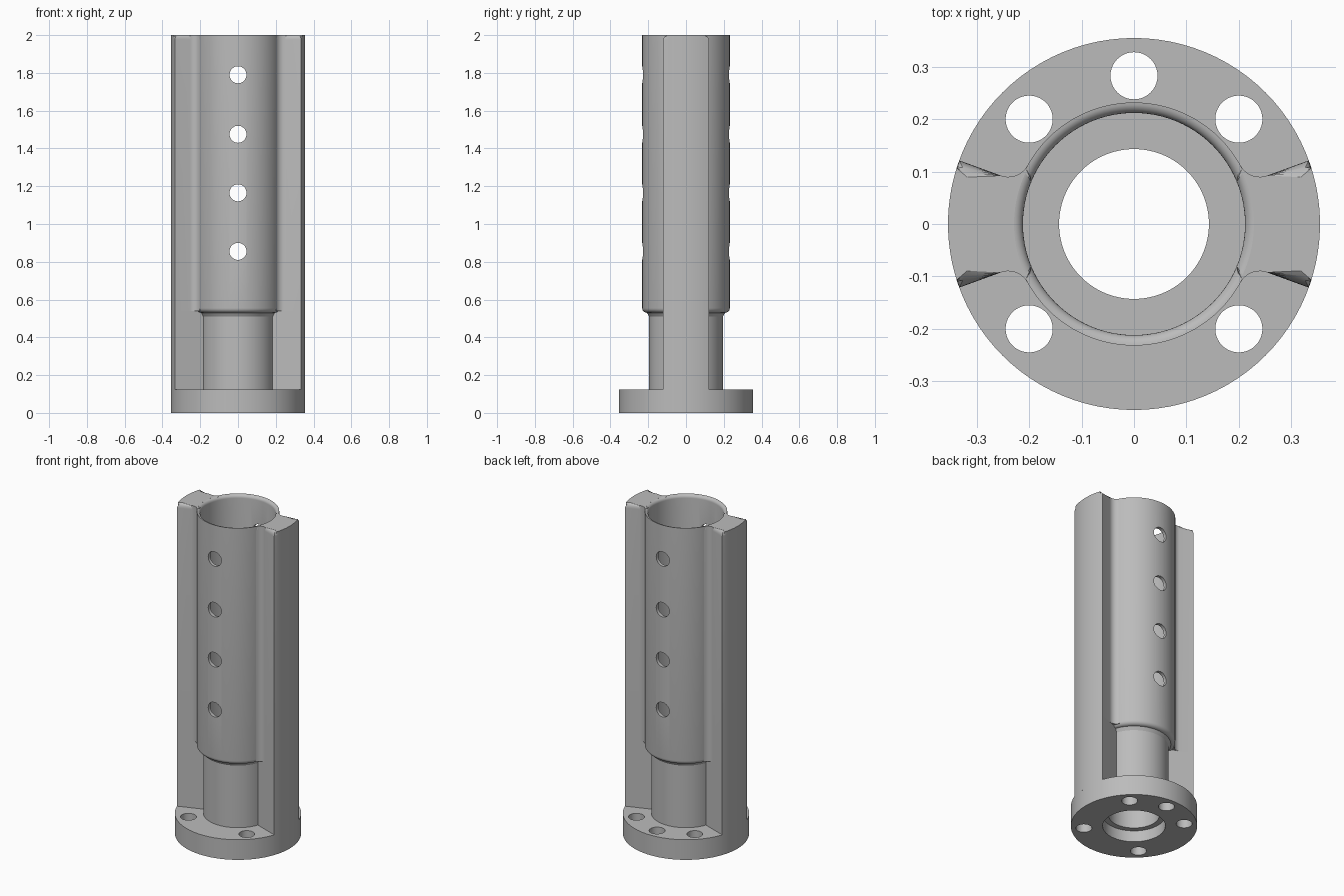
import bpy, bmesh, math
from math import cos, sin, radians
from mathutils import Matrix, Vector

if "Cube" in bpy.data.objects:
    bpy.data.objects.remove(bpy.data.objects["Cube"])

SEG = 96
HEIGHT = 2.0
BASE_R, BASE_H = 0.355, 0.125
TUBE_R, NECK_R, BORE_R, HOLE_R = 0.232, 0.195, 0.212, 0.143
STEP_Z = 0.54
FIN_ANGLE = radians(20)
FILLET = 0.042

grey = bpy.data.materials.new("plain grey")
grey.use_nodes = True
grey.diffuse_color = (0.5, 0.5, 0.5, 1)
grey.node_tree.nodes["Principled BSDF"].inputs["Base Color"].default_value = (0.5, 0.5, 0.5, 1)


def make_object(name, bm):
    bmesh.ops.recalc_face_normals(bm, faces=bm.faces[:])
    mesh = bpy.data.meshes.new(name)
    bm.to_mesh(mesh)
    bm.free()
    mesh.materials.append(grey)
    obj = bpy.data.objects.new(name, mesh)
    bpy.context.collection.objects.link(obj)
    return obj


def activate(obj):
    bpy.ops.object.select_all(action="DESELECT")
    obj.select_set(True)
    bpy.context.view_layer.objects.active = obj


def smooth(obj):
    activate(obj)
    bpy.ops.object.shade_smooth_by_angle(angle=radians(30))


def lathe(name, profile):
    """Closed ring from an (r, z) profile."""
    bm = bmesh.new()
    rings = []
    for i in range(SEG):
        a = 2 * math.pi * i / SEG
        rings.append([bm.verts.new((r * cos(a), r * sin(a), z)) for r, z in profile])
    n = len(profile)
    for i in range(SEG):
        p, q = rings[i], rings[(i + 1) % SEG]
        for j in range(n):
            k = (j + 1) % n
            bm.faces.new((p[j], q[j], q[k], p[k]))
    return make_object(name, bm)


def drill(obj, radius, length, placements):
    """Cut round holes at the given matrices."""
    bm = bmesh.new()
    for m in placements:
        bmesh.ops.create_cone(bm, cap_ends=True, segments=40, radius1=radius,
                              radius2=radius, depth=length, matrix=m)
    cutter = make_object("hole_cutter", bm)
    cutter.hide_render = True
    activate(obj)
    mod = obj.modifiers.new("holes", "BOOLEAN")
    mod.operation = "DIFFERENCE"
    mod.solver = "EXACT"
    mod.object = cutter
    bpy.ops.object.modifier_apply(modifier=mod.name)
    bpy.data.objects.remove(cutter)


def polar(r, a):
    return Vector((r * cos(a), r * sin(a)))


def arc(r, a0, a1, n, centre=Vector((0, 0))):
    return [centre + polar(r, a0 + (a1 - a0) * i / n) for i in range(n + 1)]


def prism(name, outline, z0, z1, turn, round_top=0.0, inner_r=0.0):
    """Extruded outline; top edges outside inner_r may be rounded."""
    bm = bmesh.new()
    low = [bm.verts.new((p.x, p.y, z0)) for p in outline]
    high = [bm.verts.new((p.x, p.y, z1)) for p in outline]
    bm.faces.new(low[::-1])
    bm.faces.new(high)
    n = len(outline)
    for i in range(n):
        j = (i + 1) % n
        bm.faces.new((low[i], low[j], high[j], high[i]))
    if round_top:
        edges = [e for e in bm.edges if all(v.co.z > z1 - 1e-4 for v in e.verts)
                 and max(v.co.xy.length for v in e.verts) > inner_r]
        bmesh.ops.bevel(bm, geom=edges, offset=round_top, segments=5,
                        profile=0.5, affect="EDGES", clamp_overlap=False)
    bmesh.ops.rotate(bm, verts=bm.verts[:], cent=(0, 0, 0), matrix=Matrix.Rotation(turn, 3, "Z"))
    smooth(make_object(name, bm))


# Round base flange with five bolt holes and a counterbore underneath
flange = lathe("base_flange", [(0.176, 0), (BASE_R, 0), (BASE_R, BASE_H),
                               (HOLE_R, BASE_H), (HOLE_R, 0.07), (0.176, 0.07)])
drill(flange, 0.045, 0.5, [Matrix.Translation((*polar(0.283, radians(a)), BASE_H / 2))
                           for a in (-135, -45, 45, 90, 135)])
smooth(flange)

# Tube with narrow neck, rounded shoulder and rounded inner rim
shoulder = [(0.207 + 0.025 * sin(t), 0.555 - 0.025 * cos(t))
            for t in [radians(a) for a in range(0, 91, 15)]]
rim = [(TUBE_R - 0.02 * sin(t), HEIGHT - 0.02 + 0.02 * cos(t))
       for t in [radians(a) for a in range(0, 91, 15)]]
tube = lathe("tube", [(HOLE_R, BASE_H), (NECK_R, BASE_H), (NECK_R, 0.51)] + shoulder + rim
             + [(BORE_R, 0.57), (HOLE_R, 0.57)])
drill(tube, 0.045, 1.0, [Matrix.Translation((0, 0, z)) @ Matrix.Rotation(radians(90), 4, "X")
                         for z in (0.855, 1.165, 1.475, 1.79)])
smooth(tube)

# Fin outlines: plain sector beside the neck, filleted sector beside the tube
outer = arc(BASE_R, -FIN_ANGLE, FIN_ANGLE, 16)
lower = outer + arc(0.185, FIN_ANGLE, -FIN_ANGLE, 8)

centre_angle = FIN_ANGLE + math.asin(FILLET / (TUBE_R + FILLET))
centre = polar(TUBE_R + FILLET, centre_angle)
side = arc(FILLET, FIN_ANGLE - math.pi / 2, centre_angle - math.pi, 10, centre)
mirrored = [Vector((p.x, -p.y)) for p in reversed(side)]
upper = outer + side + arc(0.229, centre_angle, -centre_angle, 16) + mirrored

# Two opposite fins
for label, turn in (("left", 0), ("right", math.pi)):
    prism(label + "_fin_lower", lower, BASE_H - 0.01, STEP_Z, turn)
    prism(label + "_fin_upper", upper, STEP_Z, HEIGHT, turn, 0.025, 0.2305)
